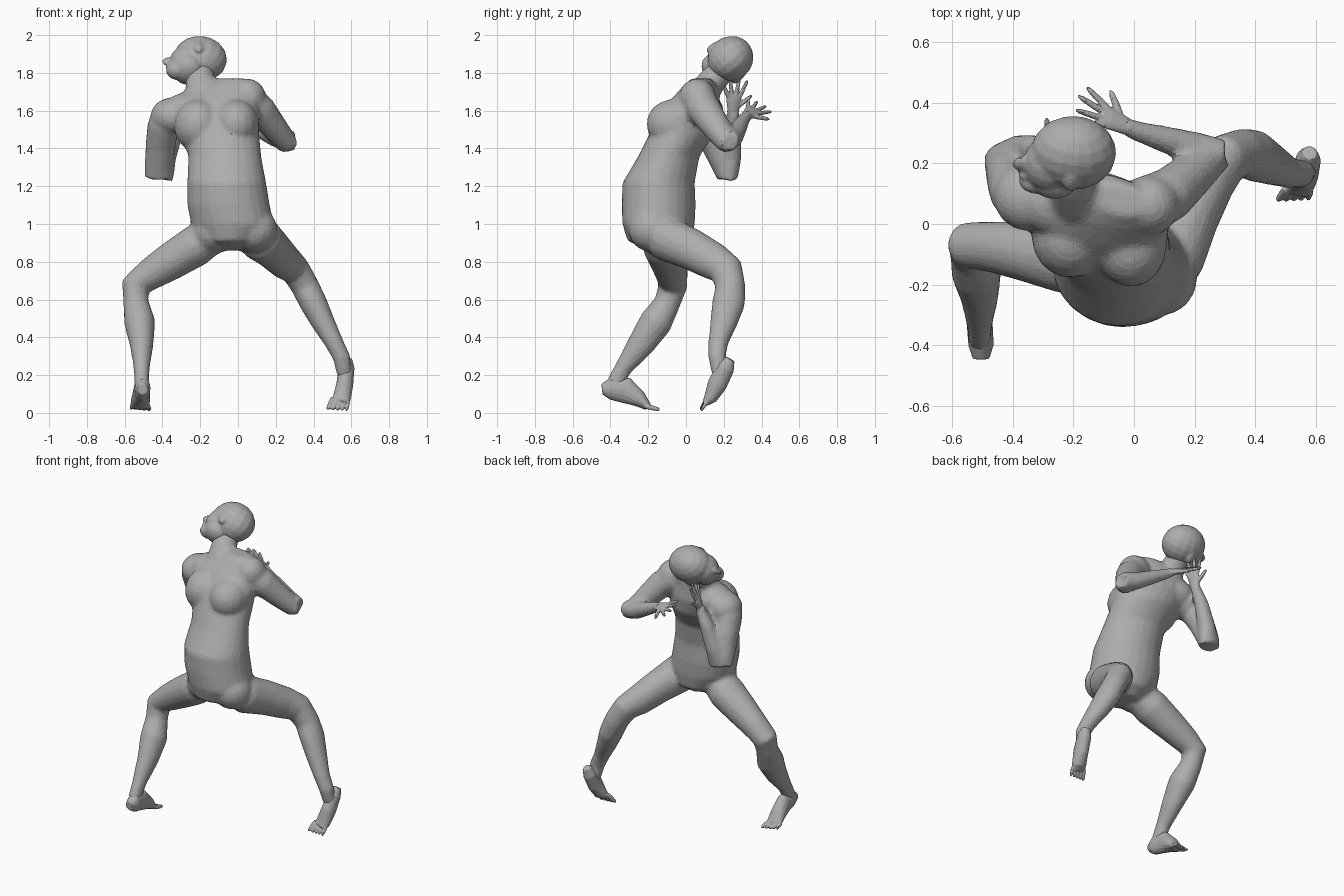
import bpy, bmesh, math
from mathutils import Vector, Matrix

cube = bpy.data.objects.get("Cube")
if cube:
    bpy.data.objects.remove(cube)

grey = bpy.data.materials.new("clay grey")
grey.use_nodes = True
GREY = (.42, .42, .42, 1)
grey.diffuse_color = GREY
grey.node_tree.nodes["Principled BSDF"].inputs["Base Color"].default_value = GREY

X, Y, Z = Vector((1, 0, 0)), Vector((0, 1, 0)), Vector((0, 0, 1))


def tube(bm, sections, side=X, normal=None, sides=16):
    """Loft ellipses (x, y, z, radius along side, radius across) into a closed skin."""
    points = [Vector(s[:3]) for s in sections]
    last = len(points) - 1
    rings = []
    for i, section in enumerate(sections):
        tangent = normal or (points[min(i + 1, last)] - points[max(i - 1, 0)]).normalized()
        u = (side - tangent * side.dot(tangent)).normalized()
        v = tangent.cross(u)
        ring = []
        for k in range(sides):
            angle = math.tau * k / sides
            offset = u * section[3] * math.cos(angle) + v * section[4] * math.sin(angle)
            ring.append(bm.verts.new(points[i] + offset))
        rings.append(ring)
    for low, high in zip(rings, rings[1:]):
        for k in range(sides):
            n = (k + 1) % sides
            bm.faces.new((low[k], low[n], high[n], high[k]))
    bm.faces.new(reversed(rings[0]))
    bm.faces.new(rings[-1])


def ball(bm, centre, radii, axes=(X, Y, Z)):
    """Add an ellipsoid whose radii follow the given axes."""
    matrix = Matrix([a * r for a, r in zip(axes, radii)]).transposed().to_4x4()
    matrix.translation = centre
    bmesh.ops.create_uvsphere(bm, u_segments=16, v_segments=10, radius=1, matrix=matrix)


def finish(bm, name, voxel, ratio, smoothing):
    """Fuse the overlapping forms into one skin with light faceting."""
    bmesh.ops.recalc_face_normals(bm, faces=bm.faces)
    mesh = bpy.data.meshes.new(name)
    bm.to_mesh(mesh)
    bm.free()
    mesh.materials.append(grey)
    obj = bpy.data.objects.new(name, mesh)
    bpy.context.collection.objects.link(obj)
    remesh = obj.modifiers.new("fuse", "REMESH")
    remesh.mode = "VOXEL"
    remesh.voxel_size = voxel
    obj.modifiers.new("soften", "SMOOTH").iterations = smoothing
    obj.modifiers.new("facets", "DECIMATE").ratio = ratio


def frame(direction, across):
    """Return the unit direction and a unit vector square to it."""
    d = Vector(direction).normalized()
    a = Vector(across)
    return d, (a - d * a.dot(d)).normalized()


def digit(bm, start, direction, length, radius, side):
    """Add one finger or toe that tapers to a rounded tip."""
    steps = ((0, 1), (.45, 1), (.85, .8), (1, .4))
    tube(bm, [(*(start + direction * length * t), radius * r, radius * r) for t, r in steps],
         side=side, sides=8)


def hand(name, wrist, direction, across):
    """Add a palm, four spread fingers and a thumb on the across side."""
    bm = bmesh.new()
    d, a = frame(direction, across)
    wrist = Vector(wrist)
    palm = ((-.04, .026, .024), (.02, .034, .02), (.06, .042, .017), (.09, .038, .011))
    tube(bm, [(*(wrist + d * t), w, h) for t, w, h in palm], side=a)
    for i, length in enumerate((.085, .11, .115, .1)):
        spread = (i - 1.5) * .021
        digit(bm, wrist + d * .075 + a * spread, (d + a * spread * 14).normalized(),
              length, .0115, a)
    digit(bm, wrist + d * .02 + a * .02, (d + a * 1.3).normalized(), .1, .013, d)
    finish(bm, name, .005, .4, 2)


def foot(name, sections, direction, across):
    """Add a foot with five toes; across points to the big toe."""
    bm = bmesh.new()
    tube(bm, sections)
    d, a = frame(direction, across)
    ball_of_foot = Vector(sections[-1][:3])
    for i in range(5):
        start = ball_of_foot + a * (i - 2) * .021 - d * .015
        digit(bm, start, (d + a * (i - 2) * .05).normalized(),
              .055 + .006 * i, .01 + .001 * i, a)
    finish(bm, name, .005, .3, 2)


body = bmesh.new()

# Torso, leaning from the pelvis up to the shoulders and turned a little
tube(body, [
    (-.04, -.12, .86, .06, .08), (-.03, -.14, .91, .16, .17), (-.03, -.145, 1, .22, .19),
    (-.05, -.145, 1.1, .22, .195), (-.06, -.145, 1.22, .21, .19), (-.07, -.09, 1.36, .195, .16),
    (-.095, -.02, 1.48, .21, .17), (-.125, .02, 1.58, .245, .155), (-.13, .05, 1.66, .23, .12),
    (-.08, .075, 1.73, .16, .085), (-.04, .08, 1.77, .09, .05)],
    side=Vector((1, -.25, 0)), normal=Z, sides=24)

# Chest, shoulders and hips
ball(body, (-.21, -.04, 1.52), (.13, .14, .14))
ball(body, (-.01, -.07, 1.53), (.12, .14, .13))
ball(body, (-.35, .09, 1.57), (.115, .115, .1))
ball(body, (-.26, .08, 1.6), (.13, .12, .1))
ball(body, (.05, .06, 1.67), (.1, .1, .1))
ball(body, (.085, -.18, .97), (.125, .125, .12))
ball(body, (-.13, -.14, .96), (.12, .14, .12))

# Neck
tube(body, [(-.13, .04, 1.6, .14, .1), (-.18, .09, 1.69, .105, .085),
            (-.2, .14, 1.76, .078, .075), (-.2, .2, 1.82, .07, .07)])

# Left arm
tube(body, [(-.04, .03, 1.65, .08, .08), (.04, .06, 1.66, .1, .1), (.12, .1, 1.6, .09, .085),
            (.2, .17, 1.5, .075, .07), (.26, .22, 1.43, .06, .06),
            (.295, .235, 1.43, .05, .045)], side=Y)
tube(body, [(.295, .235, 1.44, .045, .05), (.2, .25, 1.46, .055, .055),
            (.1, .28, 1.51, .045, .045), (0, .31, 1.56, .033, .033),
            (-.04, .33, 1.58, .028, .028)], side=Y)

# Right arm, folded upward at the elbow
tube(body, [(-.37, .08, 1.59, .09, .08), (-.395, .11, 1.52, .09, .085),
            (-.41, .16, 1.42, .08, .08), (-.42, .205, 1.3, .065, .075),
            (-.42, .22, 1.245, .055, .075)], side=Y)
tube(body, [(-.41, .23, 1.24, .07, .045), (-.38, .24, 1.36, .055, .055),
            (-.33, .25, 1.5, .045, .045), (-.29, .25, 1.58, .033, .035),
            (-.28, .25, 1.62, .028, .028)])

# Left leg
tube(body, [(.07, -.16, .98, .1, .1), (.12, -.1, .92, .12, .12), (.185, .03, .865, .1, .11),
            (.25, .15, .8, .09, .1), (.305, .215, .755, .078, .09), (.355, .235, .67, .075, .08),
            (.4, .225, .58, .073, .088), (.45, .2, .48, .063, .073), (.51, .17, .37, .05, .053),
            (.55, .165, .29, .047, .047), (.565, .18, .2, .042, .042)])

# Right leg
tube(body, [(-.13, -.13, .95, .1, .1), (-.23, -.11, .88, .12, .11), (-.36, -.09, .8, .1, .1),
            (-.47, -.075, .73, .085, .085), (-.545, -.07, .67, .078, .078),
            (-.54, -.1, .58, .07, .068), (-.52, -.16, .48, .088, .083),
            (-.51, -.24, .36, .073, .063), (-.51, -.33, .24, .048, .043),
            (-.51, -.375, .16, .047, .04), (-.51, -.385, .12, .042, .037)], side=Y)
finish(body, "body", .012, .25, 10)

# Head, tipped over and turned toward the right shoulder
up = Vector((.1, .77, .64)).normalized()
face = frame(up, (-1, -.1, 0))[1]
axes = (face, up.cross(face), up)
skull = Vector((-.2, .235, 1.875))
head = bmesh.new()
for forward, height, radii in (
        (0, 0, (.143, .118, .125)),        # cranium
        (.07, -.05, (.09, .095, .1)),      # face
        (.055, -.1, (.085, .09, .07)),     # cheeks
        (.11, -.125, (.06, .05, .04)),     # chin
        (.165, -.055, (.032, .017, .03)),  # nose
        (.15, -.095, (.025, .03, .018))):  # lips
    ball(head, skull + face * forward + up * height, radii, axes)
for sign in (-1, 1):                       # ears
    ball(head, skull + axes[1] * sign * .11 - up * .035 + face * .01, (.026, .014, .04), axes)
finish(head, "head", .008, .3, 4)

# Hands and feet
hand("left_hand", (-.03, .325, 1.575), (-.85, .4, .33), (.35, .7, -.5))
hand("right_hand", (-.28, .25, 1.6), (.25, .05, 1), (-.3, 1, 0))
foot("left_foot", [(.58, .235, .285, .025, .025), (.575, .21, .24, .042, .048),
                   (.565, .165, .15, .045, .052), (.55, .13, .08, .048, .036),
                   (.54, .105, .055, .046, .02)], (-.25, -.45, -.7), (-1, 0, .1))
foot("right_foot", [(-.505, -.445, .125, .028, .028), (-.505, -.4, .13, .042, .06),
                    (-.51, -.32, .12, .043, .07), (-.515, -.25, .075, .05, .045),
                    (-.52, -.2, .032, .052, .02)], (0, 1, -.25), (1, 0, 0))
